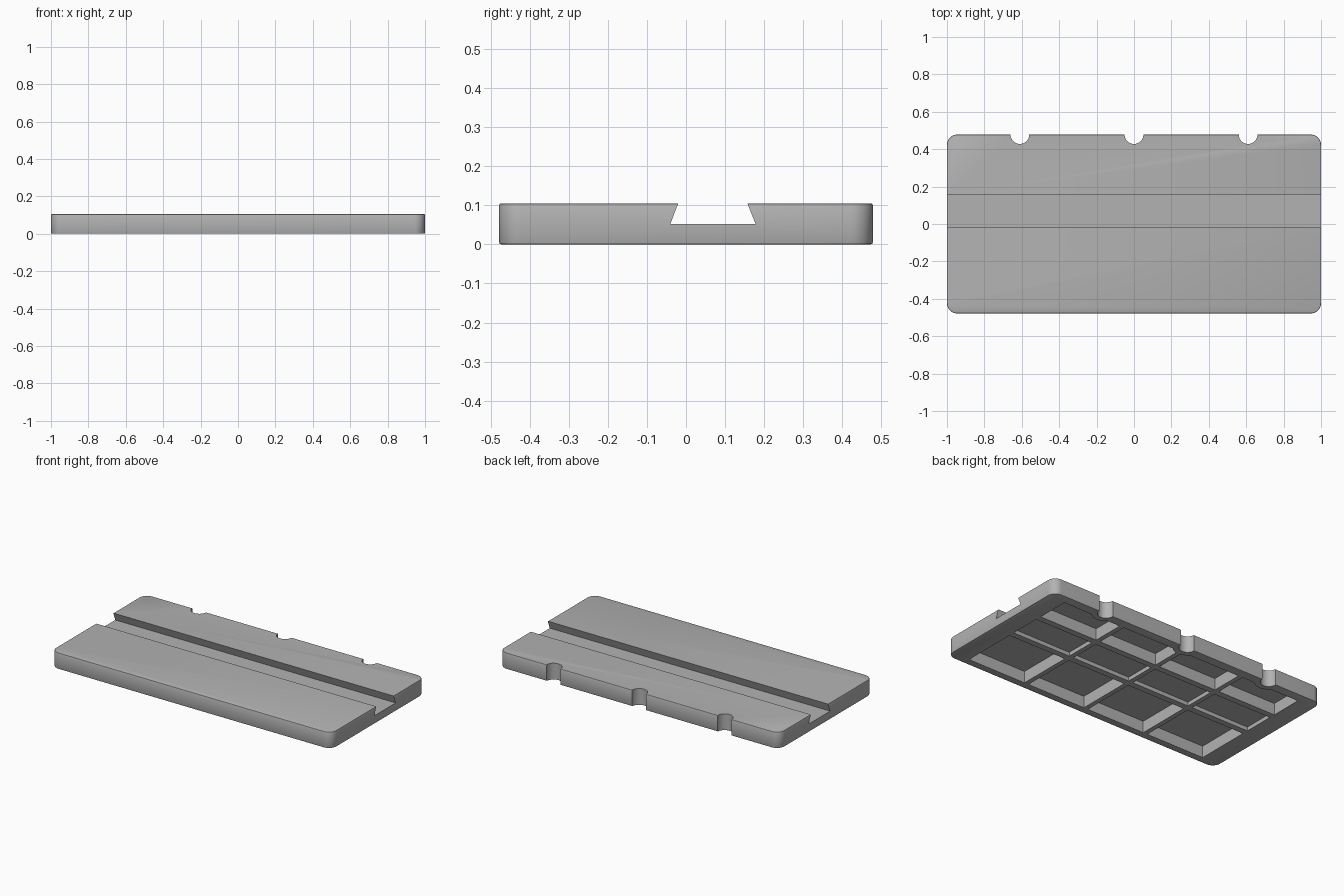
import bpy, bmesh
from mathutils import Matrix, Vector

cube = bpy.data.objects.get("Cube")
if cube:
    bpy.data.objects.remove(cube)

HEIGHT, HALF_Y = 0.105, 0.478
NOTCH_X = (-0.61, 0, 0.61)

grey = bpy.data.materials.new("plain grey")
grey.use_nodes = True
grey.diffuse_color = (0.45, 0.45, 0.45, 1)
shader = grey.node_tree.nodes["Principled BSDF"]
shader.inputs["Base Color"].default_value = grey.diffuse_color
shader.inputs["Roughness"].default_value = 0.6


def to_object(name, bm):
    bmesh.ops.recalc_face_normals(bm, faces=bm.faces[:])
    mesh = bpy.data.meshes.new(name)
    bm.to_mesh(mesh)
    bm.free()
    mesh.materials.append(grey)
    obj = bpy.data.objects.new(name, mesh)
    bpy.context.collection.objects.link(obj)
    return obj


def add_box(bm, x0, x1, y0, y1, z0, z1):
    size = Vector((x1 - x0, y1 - y0, z1 - z0))
    centre = Vector((x0 + x1, y0 + y1, z0 + z1)) / 2
    bmesh.ops.create_cube(bm, size=1, matrix=Matrix.Translation(centre) @ Matrix.Diagonal(size.to_4d()))


def cylinders(name, radius, z0, z1):
    bm = bmesh.new()
    for x in NOTCH_X:
        bmesh.ops.create_cone(bm, cap_ends=True, segments=48, radius1=radius, radius2=radius,
                              depth=z1 - z0, matrix=Matrix.Translation((x, HALF_Y, (z0 + z1) / 2)))
    return to_object(name, bm)


def cut(target, cutter):
    cutter.hide_render = True
    mod = target.modifiers.new("cut", 'BOOLEAN')
    mod.operation, mod.solver, mod.object = 'DIFFERENCE', 'EXACT', cutter
    bpy.context.view_layer.objects.active = target
    bpy.ops.object.modifier_apply(modifier=mod.name)
    bpy.data.objects.remove(cutter)


# Slab with rounded corners and slightly softened rims
bm = bmesh.new()
add_box(bm, -1, 1, -HALF_Y, HALF_Y, 0, HEIGHT)
upright = [e for e in bm.edges if abs(e.verts[0].co.z - e.verts[1].co.z) > 0.05]
bmesh.ops.bevel(bm, geom=upright, offset=0.055, segments=10, profile=0.5, affect='EDGES')
rims = [e for e in bm.edges if abs(e.verts[0].co.z - e.verts[1].co.z) < 0.01]
bmesh.ops.bevel(bm, geom=rims, offset=0.005, segments=2, profile=0.5, affect='EDGES')
base = to_object("base_plate", bm)

# Underside pockets: four columns, with a shallow row beneath the groove
rows = ((-0.43, -0.07, 0.075), (-0.03, 0.17, 0.025), (0.21, 0.42, 0.075))
pitch, rib = 0.445, 0.03
bm = bmesh.new()
for col in range(4):
    left = (col - 2) * pitch
    for y0, y1, depth in rows:
        add_box(bm, left + rib / 2, left + pitch - rib / 2, y0, y1, -0.05, depth)
pockets = to_object("pocket_cutter", bm)
cut(pockets, cylinders("notch_wall", 0.085, -0.1, 0.2))
cut(base, pockets)

# Dovetail groove along the full length
bm = bmesh.new()
profile = ((-0.04, 0.052), (0.178, 0.052), (0.157, HEIGHT), (0.141, 0.145), (-0.004, 0.145), (-0.02, HEIGHT))
face = bm.faces.new([bm.verts.new((-1.1, y, z)) for y, z in profile])
side = bmesh.ops.extrude_face_region(bm, geom=[face])["geom"]
bmesh.ops.translate(bm, vec=(2.2, 0, 0), verts=[v for v in side if isinstance(v, bmesh.types.BMVert)])
cut(base, to_object("groove_cutter", bm))

# Round notches in the back edge
cut(base, cylinders("notch_cutter", 0.05, -0.1, 0.2))

bpy.ops.object.select_all(action='DESELECT')
base.select_set(True)
bpy.context.view_layer.objects.active = base
bpy.ops.object.shade_smooth_by_angle(angle=0.5)
